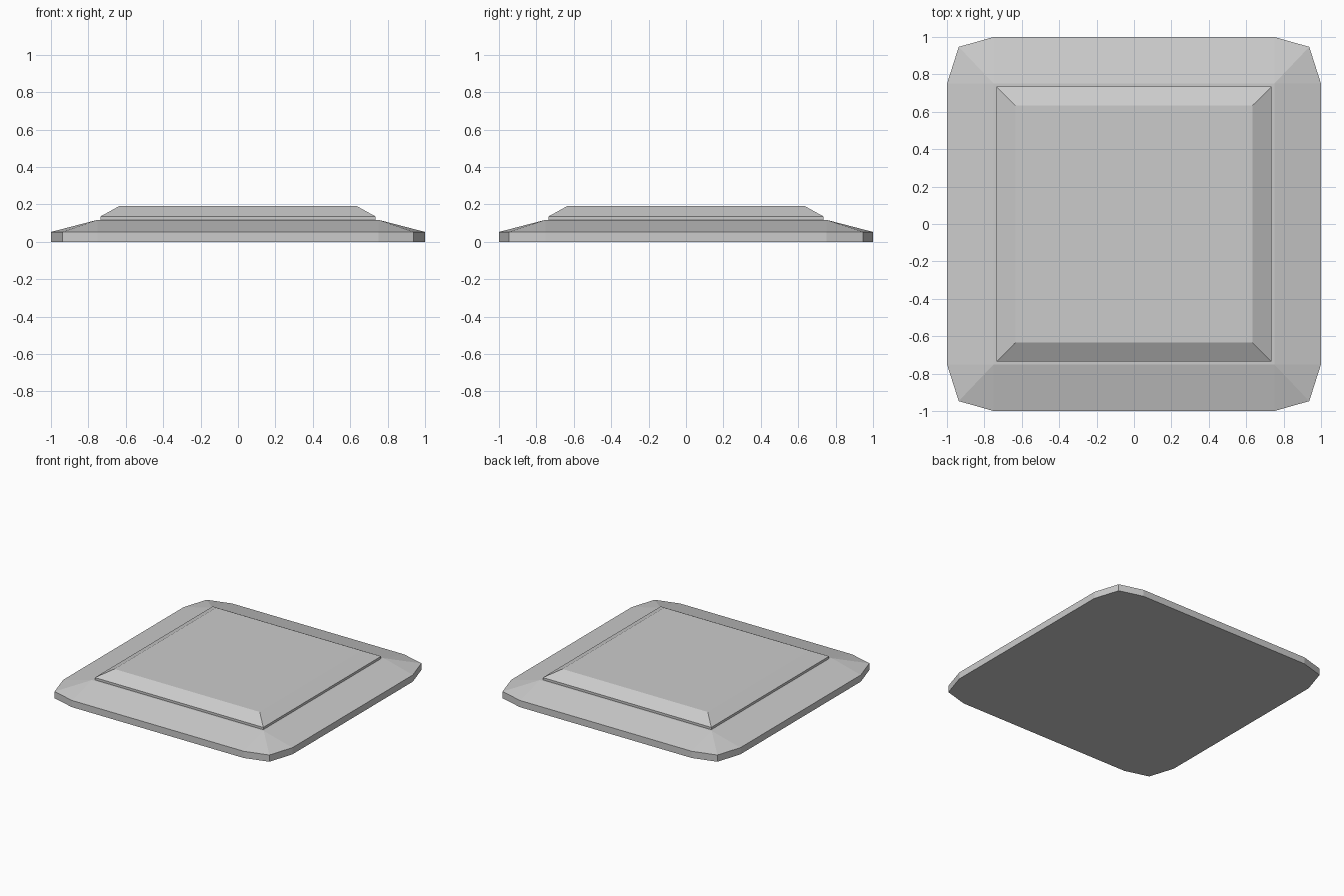
import bpy, bmesh

if "Cube" in bpy.data.objects:
    bpy.data.objects.remove(bpy.data.objects["Cube"])


def make_object(name, bm):
    bmesh.ops.recalc_face_normals(bm, faces=bm.faces)
    mesh = bpy.data.meshes.new(name)
    bm.to_mesh(mesh)
    bm.free()
    obj = bpy.data.objects.new(name, mesh)
    bpy.context.collection.objects.link(obj)
    return obj


def ring(bm, points, z):
    return [bm.verts.new((x, y, z)) for x, y in points]


def square(half):
    return [(half, -half), (half, half), (-half, half), (-half, -half)]


def bridge(bm, low, high):
    n = len(low)
    for i in range(n):
        j = (i + 1) % n
        bm.faces.new((low[i], low[j], high[j], high[i]))


# Rounded outline: three points per corner, counter-clockwise from front right
corner = [(0.75, 1.0), (0.937, 0.947), (1.0, 0.75)]
outline = []
for sx, sy in ((1, -1), (1, 1), (-1, 1), (-1, -1)):
    pts = [(sx * x, sy * y) for x, y in corner]
    outline += pts if sx * sy < 0 else pts[::-1]

# Base plate: flat bottom, short wall, sloping rim fanned at corners, narrow ledge
bm = bmesh.new()
bottom = ring(bm, outline, 0.0)
wall = ring(bm, outline, 0.053)
inner = ring(bm, square(0.75), 0.118)
ledge = ring(bm, square(0.735), 0.118)
bm.faces.new(bottom[::-1])
bridge(bm, bottom, wall)
for c in range(4):
    a, b, d = wall[3 * c:3 * c + 3]
    e = wall[(3 * c + 3) % 12]
    bm.faces.new((a, b, inner[c]))
    bm.faces.new((b, d, inner[c]))
    bm.faces.new((d, e, inner[(c + 1) % 4], inner[c]))
bridge(bm, inner, ledge)
make_object("base_plate", bm)

# Raised panel: short wall and bevelled top
bm = bmesh.new()
foot = ring(bm, square(0.735), 0.118)
lip = ring(bm, square(0.735), 0.136)
top = ring(bm, square(0.634), 0.192)
bridge(bm, foot, lip)
bridge(bm, lip, top)
bm.faces.new(top)
panel = make_object("raised_panel", bm)
# the panel is open underneath, so make sure its faces point outwards
if panel.data.polygons[-1].normal.z < 0:
    panel.data.flip_normals()
